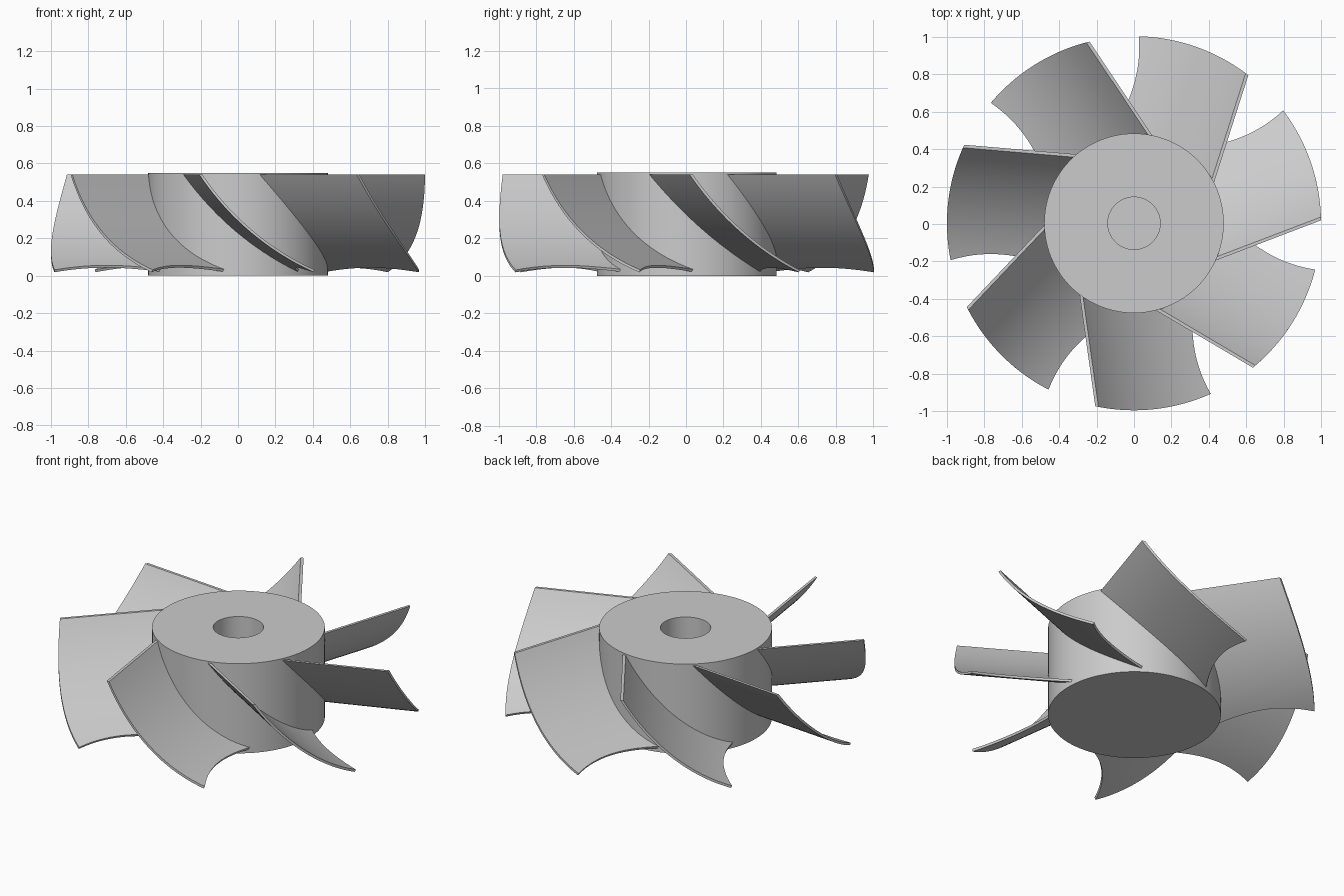
import bpy, bmesh, math

if "Cube" in bpy.data.objects:
    bpy.data.objects.remove(bpy.data.objects["Cube"])

BLADES = 7
CY = 0.004            # hub axis offset in y
HUB_R, TIP_R = 0.48, 1.0
HALF_T = 0.007        # half blade thickness
NS, NT = 28, 14       # blade grid: along the section, along the span


def make_object(name, bm, angle=30):
    bmesh.ops.recalc_face_normals(bm, faces=bm.faces)
    me = bpy.data.meshes.new(name)
    bm.to_mesh(me)
    bm.free()
    ob = bpy.data.objects.new(name, me)
    bpy.context.collection.objects.link(ob)
    bpy.ops.object.select_all(action='DESELECT')
    ob.select_set(True)
    bpy.context.view_layer.objects.active = ob
    bpy.ops.object.shade_smooth_by_angle(angle=math.radians(angle))
    ob.location.y = CY
    return ob


# Hub: lathed profile with a blind bore in the top
bm = bmesh.new()
profile = [(0, 0), (HUB_R, 0), (HUB_R, 0.55), (0.14, 0.55), (0.14, 0.08), (0, 0.08)]
vs = [bm.verts.new((r, 0, z)) for r, z in profile]
es = [bm.edges.new(p) for p in zip(vs, vs[1:])]
bmesh.ops.spin(bm, geom=vs + es, cent=(0, 0, 0), axis=(0, 0, 1),
               angle=2 * math.pi, steps=96)
bmesh.ops.remove_doubles(bm, verts=bm.verts, dist=1e-4)
make_object("hub", bm)

# Blade section: circular arc in the (u, z) plane, sagging below its chord
U0, Z0, U1, Z1, SAG = -0.333, 0.54, 0.277, 0.025, 0.06
chord = math.hypot(U1 - U0, Z1 - Z0)
cu, cz = (U1 - U0) / chord, (Z1 - Z0) / chord
nu, nz = -cz, cu
R = chord ** 2 / (8 * SAG) + SAG / 2
A = math.asin(chord / (2 * R))
CU = (U0 + U1) / 2 + nu * (R - SAG)
CZ = (Z0 + Z1) / 2 + nz * (R - SAG)


def section(s, side):
    phi = -A + 2 * A * s
    du = -nu * math.cos(phi) + cu * math.sin(phi)
    dz = -nz * math.cos(phi) + cz * math.sin(phi)
    u, z = CU + R * du, CZ + R * dz
    if s == 0:                      # flat, level top edge
        return u - side * HALF_T / du, z
    return u - side * HALF_T * du, z - side * HALF_T * dz


def blade(name, angle):
    bm = bmesh.new()
    d = (math.cos(angle), math.sin(angle))      # span direction
    e = (-d[1], d[0])                           # section direction
    grids = []
    for side in (-1, 1):
        grid = []
        for i in range(NS + 1):
            row = []
            for j in range(NT + 1):
                t = j / NT
                s = i / NS * (1 - 0.073 * 4 * t * (1 - t))   # hollow lower edge
                u, z = section(s, side)
                a = math.sqrt((HUB_R - 0.02) ** 2 - u * u)
                b = math.sqrt(TIP_R ** 2 - u * u)
                v = a + (b - a) * t
                row.append(bm.verts.new((d[0] * v + e[0] * u, d[1] * v + e[1] * u, z)))
            grid.append(row)
        for i in range(NS):
            for j in range(NT):
                bm.faces.new((grid[i][j], grid[i + 1][j], grid[i + 1][j + 1], grid[i][j + 1]))
        grids.append(grid)
    # rim joining the two skins
    loop = [(i, 0) for i in range(NS)] + [(NS, j) for j in range(NT)]
    loop += [(i, NT) for i in range(NS, 0, -1)] + [(0, j) for j in range(NT, 0, -1)]
    lo, hi = grids
    for (a, b), (c, f) in zip(loop, loop[1:] + loop[:1]):
        bm.faces.new((lo[a][b], lo[c][f], hi[c][f], hi[a][b]))
    make_object(name, bm)


# Blades around the hub
for k in range(BLADES):
    blade(f"blade_{k + 1}", math.radians(-82.0 + 360 / BLADES * k))
